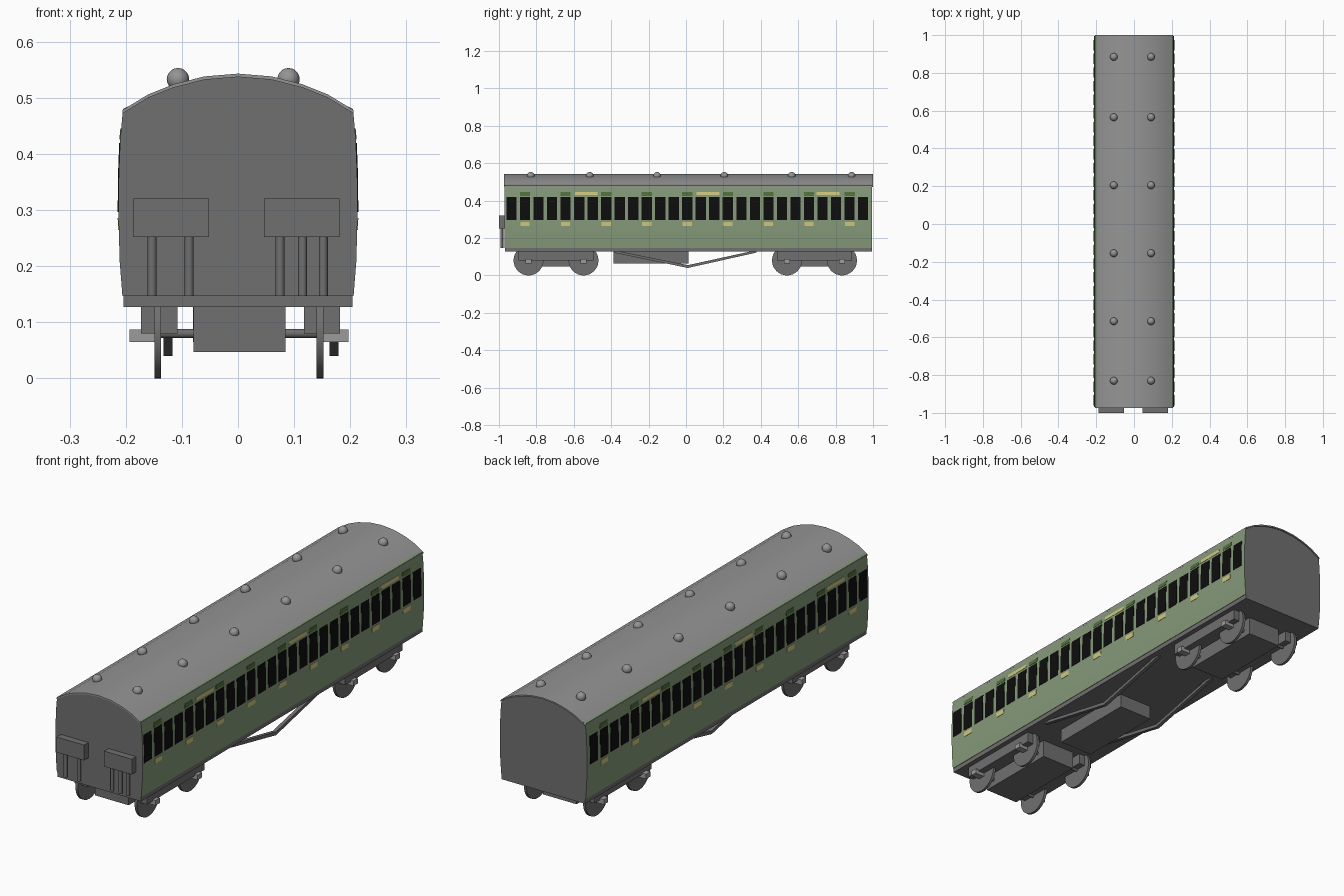
import bpy, bmesh, math
from mathutils import Vector

if "Cube" in bpy.data.objects:
    bpy.data.objects.remove(bpy.data.objects["Cube"])


def material(name, rgb):
    m = bpy.data.materials.new(name)
    m.diffuse_color = (*rgb, 1)
    m.use_nodes = True
    m.node_tree.nodes["Principled BSDF"].inputs["Base Color"].default_value = m.diffuse_color
    return m


GREEN = material("coach green", (0.235, 0.325, 0.195))
ROOF = material("roof grey", (0.30, 0.30, 0.30))
DARK = material("underframe grey", (0.16, 0.16, 0.16))
BLACK = material("window black", (0.004, 0.004, 0.004))
YELLOW = material("pale yellow", (0.64, 0.58, 0.21))
VENT = material("vent green", (0.085, 0.16, 0.045))
LIGHT = material("axle box grey", (0.33, 0.33, 0.33))


def finish(name, bm, *mats):
    bmesh.ops.recalc_face_normals(bm, faces=bm.faces)
    me = bpy.data.meshes.new(name)
    bm.to_mesh(me)
    bm.free()
    ob = bpy.data.objects.new(name, me)
    bpy.context.collection.objects.link(ob)
    for m in mats:
        me.materials.append(m)
    return ob


def add_box(bm, x0, x1, y0, y1, z0, z1):
    vs = bmesh.ops.create_cube(bm, size=1)["verts"]
    for v in vs:
        v.co = ((x0 + x1) / 2 + v.co.x * (x1 - x0),
                (y0 + y1) / 2 + v.co.y * (y1 - y0),
                (z0 + z1) / 2 + v.co.z * (z1 - z0))


def box(name, mat, *dims):
    bm = bmesh.new()
    add_box(bm, *dims)
    return finish(name, bm, mat)


def cylinder(name, mat, a, b, r, n=16):
    a, b = Vector(a), Vector(b)
    bm = bmesh.new()
    bmesh.ops.create_cone(bm, cap_ends=True, segments=n, radius1=r, radius2=r, depth=(b - a).length)
    ob = finish(name, bm, mat)
    ob.location = (a + b) / 2
    ob.rotation_euler = (b - a).to_track_quat('Z', 'Y').to_euler()
    smooth(ob)
    return ob


def smooth(ob):
    bpy.ops.object.select_all(action='DESELECT')
    bpy.context.view_layer.objects.active = ob
    ob.select_set(True)
    bpy.ops.object.shade_smooth_by_angle(angle=math.radians(30))


def extrude_y(name, profile, y0, y1, *mats):
    bm = bmesh.new()
    f = bm.faces.new([bm.verts.new((x, y0, z)) for x, z in profile])
    r = bmesh.ops.extrude_face_region(bm, geom=[f])
    for v in r["geom"]:
        if isinstance(v, bmesh.types.BMVert):
            v.co.y = y1
    return finish(name, bm, *mats)


# Bowed side and arched roof profiles
SIDE = [(0.206, 0.147), (0.211, 0.21), (0.213, 0.29), (0.2125, 0.36), (0.210, 0.425), (0.205, 0.48)]
ARC = [(0.206, 0.478), (0.160, 0.506), (0.115, 0.524), (0.060, 0.538), (0, 0.543)]


def mirrored(half):
    return half + [(-x, z) for x, z in reversed(half) if x > 0]


def side_x(z):
    for (xa, za), (xb, zb) in zip(SIDE, SIDE[1:]):
        if za <= z <= zb:
            return xa + (xb - xa) * (z - za) / (zb - za)


# Body: green sides, dark ends
low_arc = [(x, z - 0.004) for x, z in ARC[1:]]
right = SIDE + low_arc
body = extrude_y("body", mirrored(right), -0.97, 0.995, GREEN, DARK)
for p in body.data.polygons:
    if abs(p.normal.y) > 0.9 or p.normal.z < -0.9:
        p.material_index = 1
smooth(body)

# Roof sheet
under = [(x, z - 0.006) for x, z in mirrored(ARC)]
roof = extrude_y("roof", mirrored(ARC) + under[::-1], -0.974, 1.0, ROOF)
smooth(roof)

# Roof ventilators
for y in (-0.83, -0.515, -0.155, 0.205, 0.565, 0.885):
    for x in (-0.107, 0.09):
        bm = bmesh.new()
        bmesh.ops.create_uvsphere(bm, u_segments=16, v_segments=10, radius=0.02)
        bmesh.ops.translate(bm, verts=bm.verts, vec=(x, y, 0.533))
        v = finish("roof_ventilator", bm, ROOF)
        smooth(v)

# Painted side plates that follow the bowed side
MID = 0.007


def plates(name, mat, centres, width, zs):
    bm = bmesh.new()
    for s in (1, -1):
        for c in centres:
            y = c if s > 0 else 2 * MID - c
            prof = [(side_x(z) + 0.0015, z) for z in zs] + [(side_x(z) - 0.003, z) for z in reversed(zs)]
            ends = [[bm.verts.new((s * x, y + d * width / 2, z)) for x, z in prof] for d in (-1, 1)]
            n = len(prof)
            for e in ends:
                bm.faces.new(e)
            for i in range(n):
                j = (i + 1) % n
                bm.faces.new((ends[0][i], ends[0][j], ends[1][j], ends[1][i]))
    return finish(name, bm, mat)


doors = [MID + 0.217 * i for i in range(-4, 5)]
plates("windows", BLACK, [MID + 0.0723 * i for i in range(-13, 14)], 0.055, [0.296, 0.36, 0.419])
plates("door_vents", VENT, doors, 0.055, [0.426, 0.445])
plates("door_handles", YELLOW, doors, 0.05, [0.264, 0.286])
plates("destination_boards", YELLOW, (-0.533, 0.118, 0.76), 0.122, [0.429, 0.445])

# Underframe and equipment box
box("underframe", DARK, -0.204, 0.204, -0.967, 0.995, 0.127, 0.148)
box("battery_box", DARK, -0.08, 0.085, -0.387, 0.013, 0.065, 0.128)

# Truss rods: a thin V on each side
V = [(-0.387, 0.135), (0.01, 0.055), (0.376, 0.135), (0.376, 0.122), (0.01, 0.04), (-0.387, 0.122)]
for x0 in (-0.133, 0.163):
    bm = bmesh.new()
    a, b = [[bm.verts.new((x, y, z)) for y, z in V] for x in (x0, x0 + 0.016)]
    for e in (a, b):
        bm.faces.new((e[0], e[1], e[4], e[5]))
        bm.faces.new((e[1], e[2], e[3], e[4]))
    for i in range(6):
        j = (i + 1) % 6
        bm.faces.new((a[i], a[j], b[j], b[i]))
    finish("truss_rod", bm, DARK)

# Bogies: centre block, side frames, wheels, axles and axle boxes
for yc in (-0.695, 0.687):
    box("bogie_block", DARK, -0.079, 0.085, yc - 0.19, yc + 0.19, 0.047, 0.128)
    for x0, x1 in ((-0.173, -0.108), (0.118, 0.182)):
        box("bogie_side_frame", DARK, x0, x1, yc - 0.2, yc + 0.2, 0.08, 0.128)
    for y in (yc - 0.147, yc + 0.147):
        cylinder("axle", DARK, (-0.145, y, 0.08), (0.15, y, 0.08), 0.008, 12)
        for x in (-0.143, 0.146):
            cylinder("wheel", DARK, (x - 0.006, y, 0.08), (x + 0.006, y, 0.08), 0.08, 32)
        for x0, x1 in ((-0.193, -0.14), (0.143, 0.197)):
            box("axle_box", LIGHT, x0, x1, y - 0.015, y + 0.015, 0.065, 0.087)

# Front end boxes with their pipes
box("front_box_left", DARK, -0.187, -0.052, -1.0, -0.968, 0.252, 0.32)
box("front_box_right", DARK, 0.046, 0.181, -1.0, -0.968, 0.252, 0.32)
for x in (-0.153, -0.087, 0.075, 0.115, 0.152):
    cylinder("front_pipe", DARK, (x, -0.985, 0.147), (x, -0.985, 0.256), 0.008, 12)
